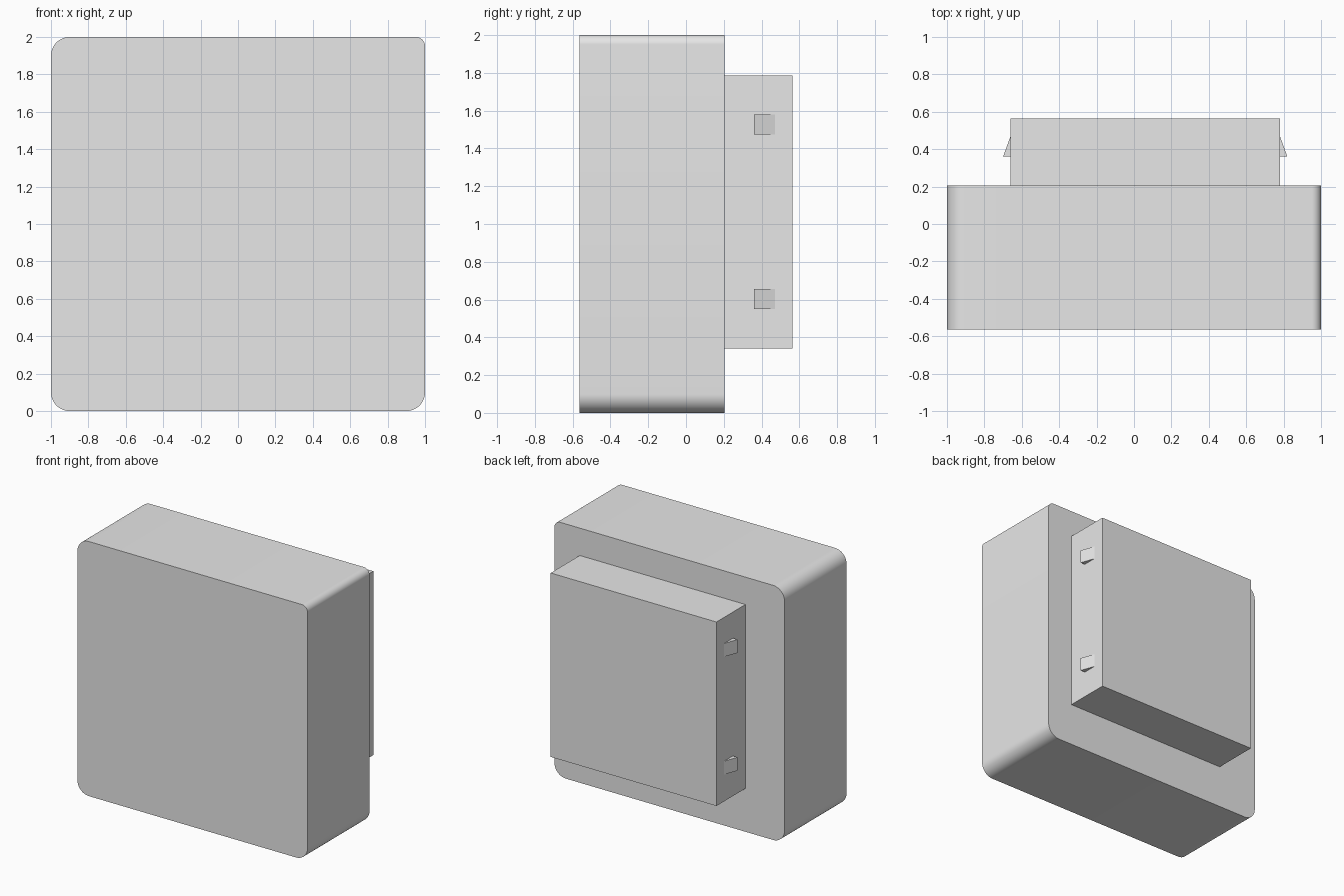
import bpy, bmesh, math
from mathutils import Vector

cube = bpy.data.objects.get("Cube")
if cube:
    bpy.data.objects.remove(cube, do_unlink=True)

grey = bpy.data.materials.new("light_grey")
grey.use_nodes = True
color = (0.8, 0.8, 0.8, 1)
grey.diffuse_color = color
grey.node_tree.nodes["Principled BSDF"].inputs["Base Color"].default_value = color


def extrude_profile(name, points, direction):
    """Solid made by sweeping a closed outline along a direction."""
    bm = bmesh.new()
    face = bm.faces.new([bm.verts.new(p) for p in points])
    swept = bmesh.ops.extrude_face_region(bm, geom=[face])
    verts = [g for g in swept["geom"] if isinstance(g, bmesh.types.BMVert)]
    bmesh.ops.translate(bm, verts=verts, vec=Vector(direction))
    bmesh.ops.recalc_face_normals(bm, faces=bm.faces)
    mesh = bpy.data.meshes.new(name)
    bm.to_mesh(mesh)
    bm.free()
    mesh.materials.append(grey)
    obj = bpy.data.objects.new(name, mesh)
    bpy.context.collection.objects.link(obj)
    return obj


def rounded_outline(corners, y, steps=12):
    """Outline in the xz plane with its own radius at each corner."""
    points = []
    for i, (sx, sz, r) in enumerate(corners):
        cx, cz = sx * (1 - r), 1 + sz * (1 - r)
        for s in range(steps + 1):
            a = math.pi / 2 * (i + s / steps)
            points.append((cx + r * math.cos(a), y, cz + r * math.sin(a)))
    return points


# Main housing, with one tighter top corner
corners = [(1, 1, 0.05), (-1, 1, 0.1), (-1, -1, 0.1), (1, -1, 0.1)]
housing = extrude_profile("housing", rounded_outline(corners, -0.565), (0, 0.77, 0))
bpy.ops.object.select_all(action="DESELECT")
housing.select_set(True)
bpy.context.view_layer.objects.active = housing
bpy.ops.object.shade_smooth_by_angle(angle=math.radians(30))

# Offset rear block
left, right, bottom, top = -0.66, 0.78, 0.34, 1.785
extrude_profile("rear_block",
                [(left, 0.205, bottom), (right, 0.205, bottom),
                 (right, 0.205, top), (left, 0.205, top)], (0, 0.36, 0))

# Wedge clips on both sides of the rear block
for side, x, out in (("right", left, -1), ("left", right, 1)):
    for level, z in (("lower", 0.55), ("upper", 1.475)):
        extrude_profile(f"{level}_{side}_clip",
                        [(x, 0.36, z), (x + out * 0.04, 0.36, z), (x, 0.47, z)],
                        (0, 0, 0.105))
